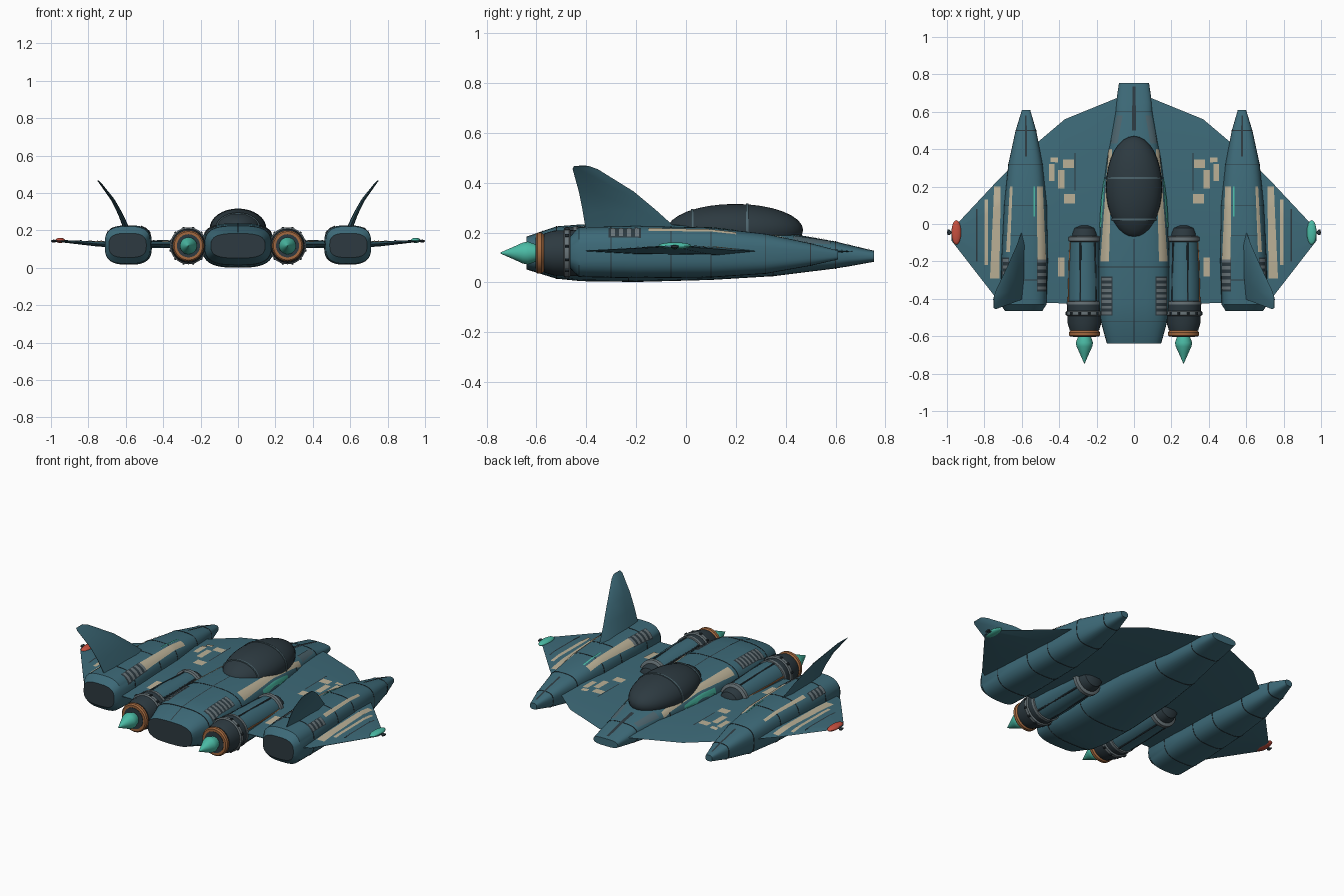
import bpy, bmesh, math
from mathutils import Vector
from mathutils.bvhtree import BVHTree

cube = bpy.data.objects.get("Cube")
if cube:
    bpy.data.objects.remove(cube)


def material(name, r, g, b):
    m = bpy.data.materials.new(name)
    m.use_nodes = True
    m.diffuse_color = (r, g, b, 1)
    node = next(n for n in m.node_tree.nodes if n.type == "BSDF_PRINCIPLED")
    node.inputs["Base Color"].default_value = (r, g, b, 1)
    node.inputs["Roughness"].default_value = 0.6
    return m


teal = material("teal paint", 0.047, 0.145, 0.19)
dark = material("dark metal", 0.026, 0.042, 0.052)
grey = material("grey metal", 0.14, 0.175, 0.19)
slate = material("slate panel", 0.075, 0.13, 0.155)
cream = material("cream marking", 0.50, 0.44, 0.31)
mint = material("mint glow", 0.07, 0.50, 0.38)
copper = material("copper", 0.36, 0.14, 0.05)
red = material("red lamp", 0.57, 0.08, 0.05)


def finish(name, bm, *mats):
    bmesh.ops.recalc_face_normals(bm, faces=bm.faces)
    for f in bm.faces:
        f.smooth = True
    for e in bm.edges:
        e.smooth = e.calc_face_angle(0) < 0.6
    me = bpy.data.meshes.new(name)
    bm.to_mesh(me)
    bm.free()
    for m in mats:
        me.materials.append(m)
    ob = bpy.data.objects.new(name, me)
    bpy.context.collection.objects.link(ob)
    return ob


def skin(bm, rings):
    rows = [[bm.verts.new(p) for p in ring] for ring in rings]
    n = len(rows[0])
    for a, b in zip(rows, rows[1:]):
        for i in range(n):
            bm.faces.new((a[i], a[(i + 1) % n], b[(i + 1) % n], b[i]))
    return bm.faces.new(rows[0]), bm.faces.new(rows[-1])


# Rounded hull along y; each station is y, centre x, centre z, half width, half height
def loft(name, stations, mat, power=3.0, rear=None, n=32):
    rings = []
    for y, cx, cz, w, h in stations:
        ring = []
        for i in range(n):
            a = math.tau * i / n
            c, s = math.cos(a), math.sin(a)
            ring.append((cx + w * math.copysign(abs(c) ** (2 / power), c), y,
                         cz + h * math.copysign(abs(s) ** (2 / power), s)))
        rings.append(ring)
    bm = bmesh.new()
    back, _ = skin(bm, rings)
    back.material_index = 1 if rear else 0
    return finish(name, bm, mat, *([rear] if rear else []))


# Tapered blade; each section is x, z, leading y, trailing y, half thickness
def blade(name, sections, mat, nx, nz):
    rings = []
    for x, z, lead, trail, t in sections:
        ring = []
        for f, k in ((0, 0), (.2, 1), (.7, .8), (1, .1), (1, -.1), (.7, -.8), (.2, -1)):
            ring.append((x + nx * t * k, lead + (trail - lead) * f, z + nz * t * k))
        rings.append(ring)
    bm = bmesh.new()
    skin(bm, rings)
    return finish(name, bm, mat)


def seam(name, stations, y, power=3.0):
    for a, b in zip(stations, stations[1:]):
        if a[0] <= y <= b[0]:
            f = (y - a[0]) / (b[0] - a[0])
            _, cx, cz, w, h = [p + (q - p) * f for p, q in zip(a, b)]
            loft(name, [(y + d, cx, cz, w + .0015, h + .0015) for d in (-.002, .002)], dark, power)
            return


def flip(stations, s):
    return [(y, s * x, z, w, h) for y, x, z, w, h in stations]


def side(s):
    return "left" if s > 0 else "right"


# Main hull parts
hull = [(-.64, 0, .118, .145, .066), (-.52, 0, .12, .178, .105), (-.42, 0, .119, .19, .114),
        (-.2, 0, .12, .19, .118), (.1, 0, .12, .178, .11), (.35, 0, .117, .145, .092),
        (.6, 0, .11, .1, .054), (.65, 0, .108, .096, .044), (.755, 0, .105, .08, .022)]
pod = [(-.465, .59, .12, .1, .065), (-.43, .59, .122, .122, .1), (-.2, .585, .122, .125, .105),
       (.1, .58, .12, .115, .1), (.32, .58, .115, .092, .08), (.5, .578, .112, .055, .045),
       (.61, .577, .11, .022, .018)]
body = [loft("fuselage", hull, teal, rear=dark)]
for s in (-1, 1):
    body.append(loft(side(s) + "_nacelle", flip(pod, s), teal, rear=dark))

half = [(.1, .125, .67, -.45, .022), (.37, .126, .56, -.425, .02), (.5, .126, .45, -.42, .019),
        (.68, .126, .28, -.42, .016), (.75, .128, .21, -.38, .014), (.975, .145, -.03, -.09, .005)]
span = [(-x, z, a, b, t) for x, z, a, b, t in reversed(half)] + half
body.append(blade("wing", span, teal, 0, 1))

# Hull surface used to drape the flat markings
verts, polys = [], []
for ob in body:
    base = len(verts)
    verts += [v.co.copy() for v in ob.data.vertices]
    polys += [[base + i for i in p.vertices] for p in ob.data.polygons]
surface = BVHTree.FromPolygons(verts, polys)


# Thin marking draped from above, running from (x0, y0) to (x1, y1)
def marking(name, x0, y0, x1, y1, w0, w1, mat, lift=.003):
    rows = max(2, int(abs(y1 - y0) / .02) + 1)
    bm = bmesh.new()
    grid = []
    for i in range(rows + 1):
        f = i / rows
        x, y, w = x0 + (x1 - x0) * f, y0 + (y1 - y0) * f, w0 + (w1 - w0) * f
        row = []
        for j in range(7):
            px = x + w * (j / 6 - .5)
            hit, normal, _, _ = surface.ray_cast(Vector((px, y, 1)), Vector((0, 0, -1)))
            if hit is None:
                row.append(None)
                continue
            row.append(bm.verts.new(hit + normal * math.copysign(lift, normal.z)))
        grid.append(row)
    for a, b in zip(grid, grid[1:]):
        for j in range(6):
            quad = (a[j], a[j + 1], b[j + 1], b[j])
            if all(quad):
                bm.faces.new(quad)
    finish(name, bm, mat)


def vent(name, x, y, width, length, count):
    marking(name + "_recess", x, y, x, y + length, width, width, dark, .002)
    step = length / count
    for i in range(count):
        y0 = y + step * (i + .25)
        marking(name + "_slat", x, y0, x, y0 + step * .5, width * .9, width * .9, grey, .005)


# Canopy with hoops
bm = bmesh.new()
bmesh.ops.create_uvsphere(bm, u_segments=32, v_segments=16, radius=1)
bmesh.ops.scale(bm, vec=(.15, .273, .105), verts=bm.verts)
bmesh.ops.translate(bm, vec=(0, .197, .21), verts=bm.verts)
finish("canopy", bm, dark)
for y in (.025, .245):
    k = math.sqrt(1 - ((y - .197) / .273) ** 2)
    loft("canopy_hoop", [(y + d, 0, .21, .15 * k + .004, .105 * k + .004) for d in (-.005, .005)],
         slate, 2)

# Hull seams, nose stripe and spine
for y in (-.52, -.23, .35, .6):
    seam("fuselage_seam", hull, y)
marking("nose_stripe", 0, .5, 0, .735, .022, .016, dark)
marking("spine_line", 0, -.63, 0, -.08, .005, .005, dark)

for s in (-1, 1):
    tag = side(s)
    nacelle = flip(pod, s)

    # Fuselage markings
    marking(tag + "_canopy_stripe", s * .155, -.2, s * .125, .4, .045, .018, cream)
    marking(tag + "_glow_stripe", s * .178, -.02, s * .158, .24, .01, .01, mint, .004)
    marking(tag + "_nose_panel", s * .105, .43, s * .075, .58, .035, .03, slate)
    vent(tag + "_hull_vent", s * .145, -.49, .06, .21, 7)

    # Nacelle markings
    for y in (-.3, -.06, .1, .32, .5):
        seam(tag + "_nacelle_seam", nacelle, y)
    marking(tag + "_nacelle_stripe", s * .495, -.2, s * .505, .2, .045, .03, cream)
    marking(tag + "_nacelle_outer_stripe", s * .672, -.15, s * .655, .2, .02, .014, cream)
    marking(tag + "_nacelle_glow", s * .535, .04, s * .535, .2, .008, .008, mint, .004)
    marking(tag + "_nacelle_tip_line", s * .578, .36, s * .578, .58, .012, .008, dark)
    vent(tag + "_nacelle_vent", s * .495, -.36, .05, .18, 5)
    vent(tag + "_nacelle_outer_vent", s * .685, -.31, .035, .13, 4)

    # Wing markings
    marking(tag + "_wing_stripe", s * .745, -.29, s * .73, .2, .05, .035, cream)
    marking(tag + "_wing_thin_stripe", s * .79, -.22, s * .79, .13, .02, .02, cream)
    marking(tag + "_wing_edge_line", s * .84, -.2, s * .84, .08, .008, .008, dark)
    marking(tag + "_wing_seam", s * .315, .18, s * .315, .38, .006, .006, dark)
    for x, y, w, h in ((.35, .3, .06, .045), (.39, .19, .035, .1), (.345, .11, .06, .05),
                       (.44, .23, .03, .09), (.425, .33, .04, .025), (.39, -.28, .035, .1)):
        marking(tag + "_wing_block", s * x, y, s * x, y + h, w, w, cream)

    # Tail fin
    fin = [(.592, .2, -.02, -.4, .016), (.63, .29, -.12, -.415, .012), (.67, .365, -.21, -.43, .009),
           (.738, .455, -.355, -.455, .005), (.75, .467, -.39, -.45, .003)]
    blade(tag + "_fin", [(s * x, z, a, b, t) for x, z, a, b, t in fin], teal, s * .87, -.5)

    # Wingtip lamp and aerial
    bm = bmesh.new()
    bmesh.ops.create_uvsphere(bm, u_segments=16, v_segments=10, radius=1)
    bmesh.ops.scale(bm, vec=(.026, .066, .014), verts=bm.verts)
    bmesh.ops.translate(bm, vec=(s * .95, -.045, .147), verts=bm.verts)
    finish(tag + "_wingtip_lamp", bm, mint if s > 0 else red)
    loft(tag + "_wingtip_aerial", [(-.06, s * .992, .143, .004, .004), (-.045, s * .985, .143, .015, .008),
                                   (-.03, s * .992, .143, .004, .004)], dark, 2, n=8)

    # Engine, turned about its long axis
    def turned(name, profile, mat, n=32):
        loft(tag + "_engine_" + name, [(y, s * .265, .118, r, r) for y, r in profile], mat, 2, n=n)

    turned("intake", [(-.1, .075), (-.05, .068), (-.022, .058), (-.008, .03)], dark)
    turned("body", [(-.44, .088), (-.3, .088), (-.09, .078)], teal)
    turned("rear", [(-.57, .078), (-.53, .09), (-.43, .093)], dark)
    turned("front_ring", [(-.095, .08), (-.09, .088), (-.07, .088), (-.065, .08)], grey)
    turned("rear_ring", [(-.492, .092), (-.487, .099), (-.469, .099), (-.464, .092)], grey)
    turned("mid_ring", [(-.432, .09), (-.43, .095), (-.415, .095), (-.413, .088)], grey)
    turned("nozzle", [(-.602, .076), (-.595, .083), (-.58, .083), (-.57, .074)], copper)
    turned("throat", [(-.604, .062), (-.59, .062)], dark)
    turned("flame", [(-.745, .002), (-.69, .026), (-.655, .042), (-.635, .046), (-.59, .03)], mint)

    # Engine ribs and ring bolts
    for i in range(12):
        a = math.tau * (i + .5) / 12
        c, d = s * math.cos(a), math.sin(a)
        loft(tag + "_engine_bolt", [(y, s * .265 + c * .098, .118 + d * .098, .007, .007)
                                    for y in (-.486, -.47)], dark, 2, n=8)
        if i % 2 == 0:
            loft(tag + "_engine_rib", [(y, s * .265 + c * r, .118 + d * r, .005, .005)
                                       for y, r in ((-.42, .088), (-.1, .079))],
                 copper if i == 0 else dark, 2, n=8)
